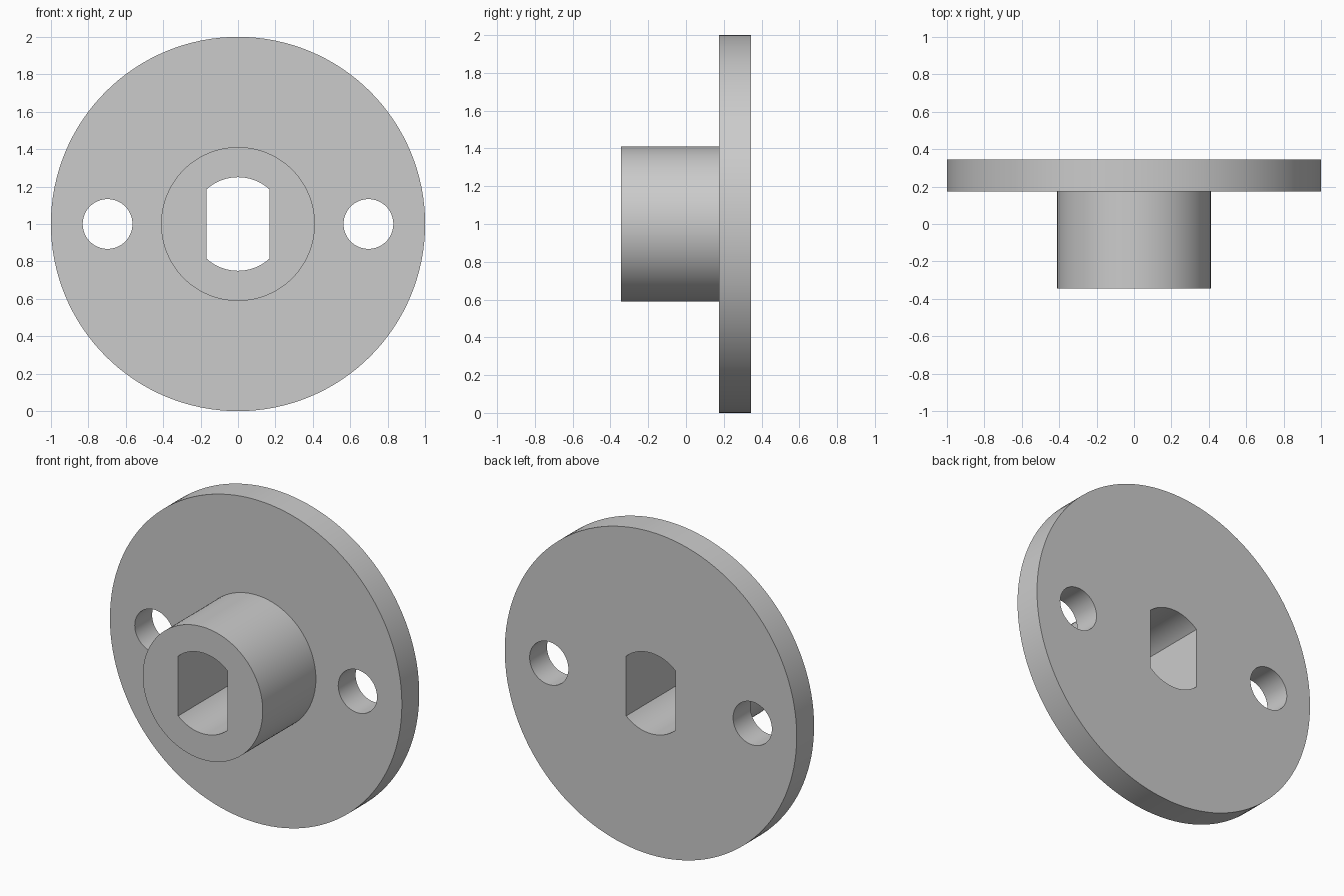
import bpy
import bmesh
from math import asin, cos, sin, pi

if "Cube" in bpy.data.objects:
    bpy.data.objects.remove(bpy.data.objects["Cube"], do_unlink=True)

CENTRE_Z = 1.0
BACK, STEP, FRONT = 0.345, 0.175, -0.345

grey = bpy.data.materials.new("plain grey")
grey.use_nodes = True
grey.diffuse_color = (0.6, 0.6, 0.6, 1)
grey.node_tree.nodes["Principled BSDF"].inputs["Base Color"].default_value = grey.diffuse_color


def circle(radius, sides, x=0.0):
    return [(x + radius * cos(2 * pi * i / sides), radius * sin(2 * pi * i / sides))
            for i in range(sides)]


def double_flat(radius, half_width, steps=24):
    """Circle cut by two upright flats: an upper arc and its mirrored lower arc."""
    half = asin(half_width / radius)
    arc = [(radius * sin(a), radius * cos(a))
           for a in (half - 2 * half * i / steps for i in range(steps + 1))]
    return arc + [(-x, -z) for x, z in arc]


def prism(name, outline, y0, y1):
    """Extrude an x-z outline along y."""
    bm = bmesh.new()
    face = bm.faces.new([bm.verts.new((x, y0, z + CENTRE_Z)) for x, z in outline])
    new = bmesh.ops.extrude_face_region(bm, geom=[face])["geom"]
    bmesh.ops.translate(bm, vec=(0, y1 - y0, 0),
                        verts=[v for v in new if isinstance(v, bmesh.types.BMVert)])
    bmesh.ops.recalc_face_normals(bm, faces=bm.faces)
    mesh = bpy.data.meshes.new(name)
    bm.to_mesh(mesh)
    bm.free()
    mesh.materials.append(grey)
    obj = bpy.data.objects.new(name, mesh)
    bpy.context.collection.objects.link(obj)
    return obj


def combine(target, tool, operation):
    """Apply a boolean and discard the tool."""
    tool.hide_render = True
    mod = target.modifiers.new(tool.name, "BOOLEAN")
    mod.object, mod.operation, mod.solver = tool, operation, "EXACT"
    bpy.context.view_layer.objects.active = target
    bpy.ops.object.modifier_apply(modifier=mod.name)
    bpy.data.objects.remove(tool, do_unlink=True)


# Round flange with the hub in front, the hub sunk a little into the flange
flange = prism("flanged_hub", circle(1.0, 128), STEP, BACK)
combine(flange, prism("hub", circle(0.411, 96), FRONT, STEP + 0.05), "UNION")

# Central bore with two flats
combine(flange, prism("bore_cutter", double_flat(0.25, 0.168), FRONT - 0.1, BACK + 0.1),
        "DIFFERENCE")

# Bolt holes on both sides
for side in (-1, 1):
    hole = prism("bolt_hole_cutter", circle(0.133, 64, side * 0.697), STEP - 0.1, BACK + 0.1)
    combine(flange, hole, "DIFFERENCE")

# Smooth walls, sharp rims
bpy.ops.object.select_all(action="DESELECT")
flange.select_set(True)
bpy.context.view_layer.objects.active = flange
bpy.ops.object.shade_smooth_by_angle(angle=pi / 6)
